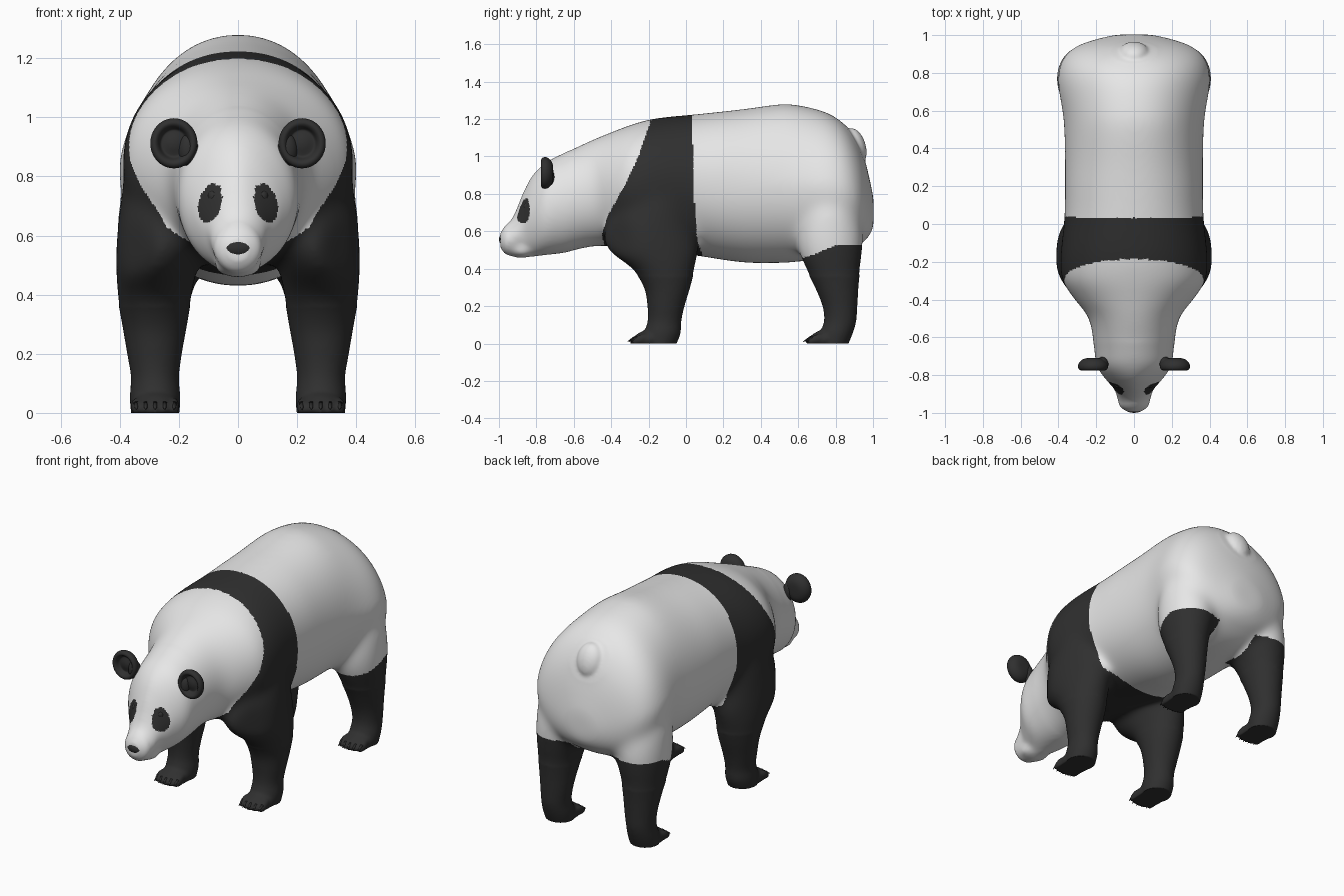
import bpy, bmesh, math
from mathutils import Matrix, Vector

if "Cube" in bpy.data.objects:
    bpy.data.objects.remove(bpy.data.objects["Cube"])


def material(name, v):
    m = bpy.data.materials.new(name)
    m.diffuse_color = (v, v, v, 1)
    m.use_nodes = True
    m.node_tree.nodes["Principled BSDF"].inputs["Base Color"].default_value = m.diffuse_color
    return m


WHITE = material("white fur", 0.8)
BLACK = material("black fur", 0.029)


def spline(rows, steps=5):
    """Catmull-Rom interpolation through rows of numbers."""
    out = []
    for i in range(len(rows) - 1):
        a, b, c, d = (rows[max(0, min(len(rows) - 1, i + k))] for k in (-1, 0, 1, 2))
        for s in range(steps):
            t = s / steps
            out.append([0.5 * (2 * q + (r - p) * t + (2 * p - 5 * q + 4 * r - w) * t * t
                               + (3 * q - p - 3 * r + w) * t ** 3)
                        for p, q, r, w in zip(a, b, c, d)])
    return out + [list(rows[-1])]


def lookup(table, z):
    """Piecewise linear table."""
    for (z0, v0), (z1, v1) in zip(table, table[1:]):
        if z <= z1:
            return v0 + (v1 - v0) * max(0, (z - z0) / (z1 - z0))
    return table[-1][1]


def power(v, e):
    return math.copysign(abs(v) ** (2 / e), v)


def loft(bm, rings):
    """Skin a list of point rings and cap both ends."""
    vs = [[bm.verts.new(p) for p in ring] for ring in rings]
    n = len(vs[0])
    for r, s in zip(vs, vs[1:]):
        for i in range(n):
            bm.faces.new((r[i], r[(i + 1) % n], s[(i + 1) % n], s[i]))
    bm.faces.new(vs[0])
    bm.faces.new(vs[-1][::-1])


def ball(bm, centre, radii, tilt=0):
    mat = (Matrix.Translation(centre) @ Matrix.Rotation(tilt, 4, 'X')
           @ Matrix.Diagonal((*radii, 1)))
    bmesh.ops.create_uvsphere(bm, u_segments=24, v_segments=14, radius=1, matrix=mat)


def finish(bm, name, mats):
    bmesh.ops.recalc_face_normals(bm, faces=bm.faces)
    me = bpy.data.meshes.new(name)
    bm.to_mesh(me)
    bm.free()
    for m in mats:
        me.materials.append(m)
    me.shade_smooth()
    ob = bpy.data.objects.new(name, me)
    bpy.context.collection.objects.link(ob)
    return ob


ANG = [2 * math.pi * i / 80 for i in range(80)]

# torso and head sections: y, half width, top z, bottom z, roundness
TRUNK = [(-.993, .035, .59, .515, 2), (-.97, .072, .625, .482, 2), (-.93, .088, .67, .463, 1.8),
         (-.90, .096, .735, .458, 1.65), (-.87, .109, .81, .458, 1.65), (-.82, .152, .90, .463, 1.8),
         (-.75, .198, .967, .473, 2), (-.65, .212, 1.02, .485, 2), (-.5, .24, 1.09, .518, 2),
         (-.4, .315, 1.13, .52, 2), (-.3, .38, 1.168, .51, 2.1), (-.2, .39, 1.197, .495, 2.1),
         (-.1, .383, 1.212, .488, 2.1), (.05, .368, 1.226, .47, 2.1), (.3, .366, 1.253, .433, 2.1),
         (.5, .37, 1.28, .43, 2.1), (.6, .38, 1.275, .437, 2.1), (.75, .405, 1.237, .455, 2.1),
         (.85, .39, 1.17, .48, 2.2), (.92, .34, 1.07, .52, 2.2), (.965, .25, .95, .555, 2.2),
         (1.004, .10, .78, .61, 2)]
# leg sections: z, inner x, outer x, front y, back y
FRONT_LEG = [(-.02, .20, .36, -.22, -.06), (.05, .195, .366, -.225, -.03),
             (.12, .20, .362, -.205, -.025), (.2, .19, .375, -.206, -.008),
             (.3, .172, .392, -.225, .022), (.4, .155, .409, -.29, .047),
             (.5, .135, .414, -.42, .068), (.6, .10, .41, -.44, .06),
             (.75, .08, .393, -.35, .04), (.9, .06, .365, -.28, .0), (1, .06, .31, -.24, -.02)]
HIND_LEG = [(-.02, .20, .36, .71, .86), (.05, .195, .366, .715, .89),
            (.12, .20, .362, .738, .91), (.2, .19, .367, .73, .916),
            (.3, .175, .380, .69, .922), (.4, .155, .395, .64, .932),
            (.5, .12, .407, .60, .945), (.6, .10, .41, .59, .945),
            (.72, .08, .40, .61, .92), (.85, .08, .35, .66, .86)]
# the shoulder tapers toward the neck: y, widest x
SHOULDER = [(-.45, .265), (-.40, .31), (-.30, .385), (-.22, .42)]

bm = bmesh.new()
rings = []
for y, w, t, b, e in spline(TRUNK):
    pear = lookup([(.2, 0), (.7, .13)], y)  # the rump narrows upward
    rings.append([(w * power(math.cos(a), e) * (1 - pear * max(0, math.sin(a)) ** .8), y,
                   (t + b) / 2 + (t - b) / 2 * power(math.sin(a), e)) for a in ANG])
loft(bm, rings)
for side in (1, -1):
    for leg, toe_y in ((FRONT_LEG, -.25), (HIND_LEG, .69)):
        rings = []
        for z, i, o, f, b in spline(leg):
            pts = [((i + o) / 2 + (o - i) / 2 * math.cos(a),
                    (f + b) / 2 + (b - f) / 2 * math.sin(a)) for a in ANG]
            rings.append([(side * min(x, lookup(SHOULDER, y)), y, z) for x, y in pts])
        loft(bm, rings)
        # paw and toes
        ball(bm, (side * .28, toe_y + .06, .022), (.082, .10, .055), .2)
        for k in range(-2, 3):
            ball(bm, (side * .28 + k * .032, toe_y - .005 + .003 * k * k, .022),
                 (.018, .05, .026), .35)
# tail bump
TAIL = Vector((0, .905, 1.055))
ball(bm, TAIL, (.08, .056, .10), .3)
# lower jaw
ball(bm, (0, -.875, .50), (.082, .072, .042))
draft = finish(bm, "body_draft", [])

# fuse everything into one smooth skin
mod = draft.modifiers.new("fuse", 'REMESH')
mod.mode = 'VOXEL'
mod.voxel_size = .009
mod = draft.modifiers.new("soften", 'SMOOTH')
mod.factor, mod.iterations = .5, 7
skin = bpy.data.meshes.new_from_object(
    draft.evaluated_get(bpy.context.evaluated_depsgraph_get()))
bpy.data.objects.remove(draft)

BAND_FRONT = [(.50, -.43), (.58, -.45), (.68, -.42), (.85, -.325), (1, -.255), (1.2, -.185)]
BAND_BACK = [(.40, .14), (.465, .09), (.55, .06), (.8, .042), (1.2, .033)]
HIND_TOP = [(.6, .45), (.68, .475), (.8, .525), (.94, .53)]


def is_black(c):
    x, y, z = abs(c.x), c.y, c.z
    if lookup(BAND_FRONT, z) < y < lookup(BAND_BACK, z):
        return True
    if y > .56 and x > .13 and z < lookup(HIND_TOP, y):
        return True
    u, v = x - .094 + .18 * (z - .71), z - .71
    return y < -.76 and (u / .039) ** 2 + (v / .066) ** 2 < 1  # eye patches


bm = bmesh.new()
bm.from_mesh(skin)
# melt the shoulders, hips and jaw into the trunk
blend = [v for v in bm.verts if v.co.z > .36 and v.co.y > -.62 and (v.co - TAIL).length > .13]
face = [v for v in bm.verts if -.95 < v.co.y < -.6]
for verts, count in ((blend, 65), (face, 14)):
    for _ in range(count):
        bmesh.ops.smooth_vert(bm, verts=verts, factor=.5,
                              use_axis_x=True, use_axis_y=True, use_axis_z=True)
for v in bm.verts:
    v.co.z = max(v.co.z, 0)  # flat soles
for f in bm.faces:
    f.material_index = int(is_black(f.calc_center_median()))
finish(bm, "body", [WHITE, BLACK])
bpy.data.meshes.remove(skin)

# nose
bm = bmesh.new()
ball(bm, (0, -.965, .557), (.056, .035, .035), -.25)
finish(bm, "nose", [BLACK])

# ears: cupped discs with a base on the skull
EAR = [(.002, .036), (.5, .034), (.82, .02), (1, -.005), (.97, -.028), (.82, -.036),
       (.68, -.028), (.56, -.008), (.42, -.008), (.2, -.014), (.002, -.016)]
for side, label in ((1, "left"), (-1, "right")):
    bm = bmesh.new()
    loft(bm, [[(side * (.217 + .079 * r * math.cos(a)), -.742 + .9 * y,
                .912 + .084 * r * math.sin(a)) for a in ANG[::2]] for r, y in spline(EAR, 3)])
    ball(bm, (side * .168, -.738, .89), (.034, .034, .056))
    finish(bm, label + "_ear", [BLACK])
    # eye
    bm = bmesh.new()
    ball(bm, (side * .083, -.850, .733), (.019, .019, .021))
    finish(bm, label + "_eye", [BLACK])

# claws
bm = bmesh.new()
for side in (1, -1):
    for toe_y in (-.25, .69):
        for k in range(-2, 3):
            base = Vector((side * .28 + k * .032, toe_y - .03 + .003 * k * k, .026))
            direction = Vector((0, -.9, -.42))
            mat = (Matrix.Translation(base + direction * .015)
                   @ direction.to_track_quat('Z', 'Y').to_matrix().to_4x4())
            bmesh.ops.create_cone(bm, segments=10, radius1=.011, radius2=.001, depth=.045,
                                  cap_ends=True, matrix=mat)
finish(bm, "claws", [BLACK])
